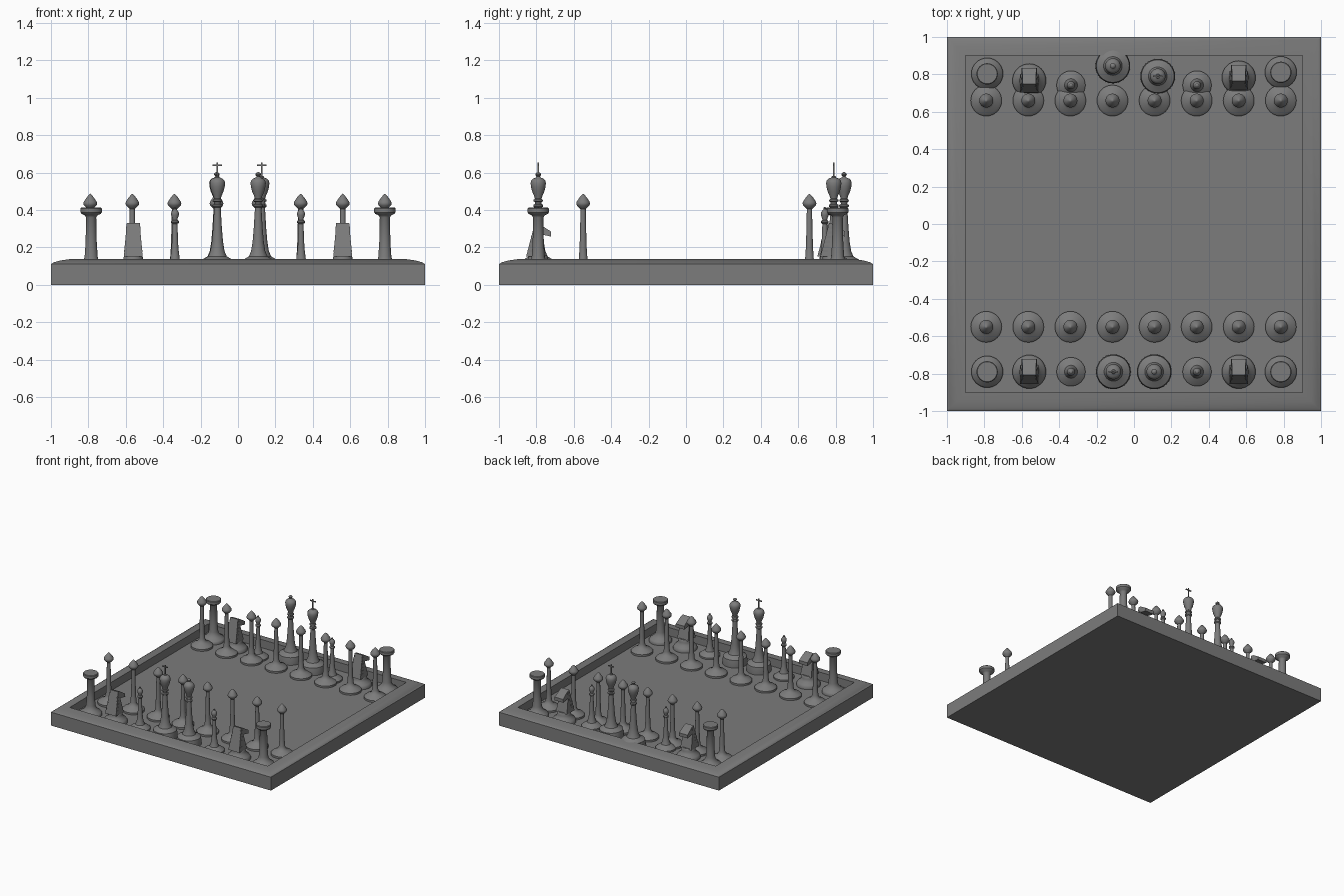
import bpy, bmesh, math
from mathutils import Matrix, Vector

cube = bpy.data.objects.get("Cube")
if cube:
    bpy.data.objects.remove(cube)

grey = bpy.data.materials.new("stone grey")
grey.use_nodes = True
colour = (0.2, 0.2, 0.2, 1)
grey.diffuse_color = colour
grey.node_tree.nodes["Principled BSDF"].inputs["Base Color"].default_value = colour

FLOOR = 0.07


def lathe(bm, profile, sides=32, turn=0.0):
    """Revolve (radius, height) points around z, closing on the axis."""
    rings = []
    for r, z in profile:
        if r == 0:
            rings.append([bm.verts.new((0, 0, z))] * sides)
        else:
            angles = [turn + math.tau * i / sides for i in range(sides)]
            rings.append([bm.verts.new((r * math.cos(a), r * math.sin(a), z)) for a in angles])
    for low, high in zip(rings, rings[1:]):
        for i in range(sides):
            j = (i + 1) % sides
            corners = dict.fromkeys((low[i], low[j], high[j], high[i]))
            bm.faces.new(list(corners))


def box(bm, centre, size):
    place = Matrix.Translation(Vector(centre)) @ Matrix.Diagonal((*size, 1))
    bmesh.ops.create_cube(bm, size=1, matrix=place)


def finish(bm, name, angle=35):
    bmesh.ops.recalc_face_normals(bm, faces=bm.faces[:])
    mesh = bpy.data.meshes.new(name)
    bm.to_mesh(mesh)
    bm.free()
    mesh.materials.append(grey)
    mesh.polygons.foreach_set("use_smooth", [True] * len(mesh.polygons))
    mesh.set_sharp_from_angle(angle=math.radians(angle))
    return mesh


def turned(name, profile, extra=None):
    bm = bmesh.new()
    lathe(bm, [(0, FLOOR)] + profile)
    if extra:
        extra(bm)
    return finish(bm, name)


def place(name, mesh, x=0, y=0):
    obj = bpy.data.objects.new(name, mesh)
    obj.location = (x, y, 0)
    bpy.context.collection.objects.link(obj)


# Board: square tray with a rounded rim and sunken floor
bm = bmesh.new()
tray = [(0, 0), (1, 0), (1, .11), (.985, .12), (.95, .13), (.9, .137), (.9, FLOOR), (0, FLOOR)]
lathe(bm, [(r * math.sqrt(2), z) for r, z in tray], 4, math.pi / 4)
place("board", finish(bm, "board", 25))

# Pawn: disc foot, slim stem, pointed onion head
pawn = turned("pawn", [
    (.083, FLOOR), (.083, .085), (.07, .097), (.045, .108), (.03, .12), (.023, .14),
    (.019, .2), (.016, .3), (.014, .405), (.022, .413), (.034, .425), (.037, .435),
    (.034, .445), (.02, .466), (.008, .48), (0, .487)])

# Rook: column with a wide flat capital
rook = turned("rook", [
    (.085, FLOOR), (.085, .085), (.078, .095), (.055, .11), (.04, .13), (.035, .15),
    (.03, .22), (.027, .36), (.035, .372), (.052, .38), (.057, .387), (.057, .408),
    (.053, .412), (0, .412)])

# Bishop: slender stem with collars and a small pointed head
bishop = turned("bishop", [
    (.077, FLOOR), (.077, .083), (.06, .097), (.035, .112), (.025, .14), (.018, .2),
    (.014, .3), (.013, .325), (.021, .332), (.021, .34), (.013, .347), (.014, .355),
    (.021, .372), (.021, .385), (.012, .4), (.006, .405), (.008, .411), (0, .417)])

# Shared body of king and queen: flared skirt, collars and urn
royal = [
    (.093, FLOOR), (.093, .1), (.088, .13), (.07, .14), (.05, .152), (.038, .18),
    (.03, .23), (.024, .3), (.018, .4), (.018, .412), (.026, .418), (.026, .427),
    (.017, .432), (.018, .442), (.026, .447), (.024, .455), (.018, .46), (.022, .475),
    (.033, .5), (.039, .525), (.041, .545), (.037, .558), (.028, .567), (.012, .574)]
queen = turned("queen", royal + [
    (.008, .58), (.014, .586), (.015, .593), (.008, .6), (0, .604)])


def cross(bm):
    box(bm, (0, 0, .612), (.008, .008, .086))
    box(bm, (0, 0, .64), (.05, .007, .008))


king = turned("king", royal + [(.01, .58), (0, .583)], cross)


# Knight: round foot under a leaning wedge with a jutting muzzle
def horse_head(bm):
    outline = [(-.065, .15), (-.018, .33), (.005, .325), (.068, .285), (.068, .258),
               (.005, .272), (.035, .15)]
    sides = []
    for s in (-1, 1):
        sides.append([bm.verts.new((s * (.05 - .085 * (z - .15)), y, z)) for y, z in outline])
    bm.faces.new(sides[0])
    bm.faces.new(sides[1])
    for i in range(len(outline)):
        j = (i + 1) % len(outline)
        bm.faces.new((sides[0][i], sides[0][j], sides[1][j], sides[1][i]))
    # Mane ridges along both edges of the neck
    for k in range(6):
        z = .18 + k * .025
        for s in (-1, 1):
            box(bm, (s * (.047 - .085 * (z - .15)), -.05 + .26 * (z - .15), z), (.008, .03, .012))


knight = turned("knight", [
    (.09, FLOOR), (.09, .085), (.08, .1), (.06, .115), (.052, .135), (.052, .148),
    (.045, .158), (0, .158)], horse_head)

# Both armies
for i in range(8):
    x = -.79 + i * .225
    place("front_pawn", pawn, x, -.55)
    place("back_pawn", pawn, x, .66)

for s in (-1, 1):
    place("front_rook", rook, s * .785, -.79)
    place("front_knight", knight, s * .56, -.79)
    place("front_bishop", bishop, s * .337, -.79)
    place("back_knight", knight, s * .56, .775 + s * .008)
    place("back_bishop", bishop, s * .337, .742)
    place("back_rook", rook, s * .785, .807 + s * .004)

place("front_king", king, -.11, -.79)
place("front_queen", queen, .108, -.79)
place("back_king", king, .127, .79)
place("back_queen", queen, -.113, .845)
